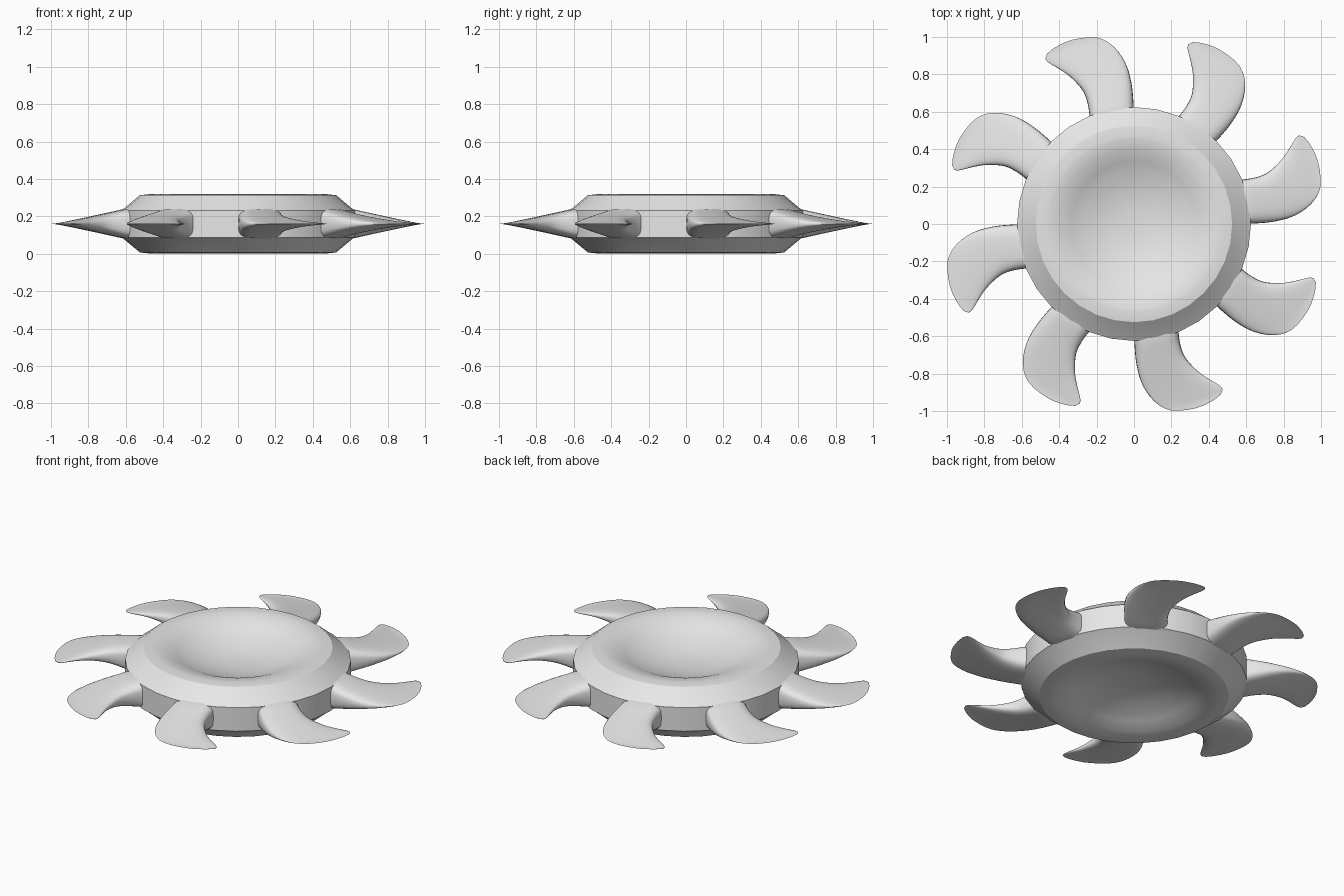
import bpy, bmesh
from math import pi, cos, sin, radians, copysign
from mathutils import Vector, Matrix

if "Cube" in bpy.data.objects:
    bpy.data.objects.remove(bpy.data.objects["Cube"], do_unlink=True)

MID = 0.16      # height of the symmetry plane
BLADES = 8

grey = bpy.data.materials.new("light grey")
grey.use_nodes = True
grey.diffuse_color = (0.8, 0.8, 0.8, 1)
grey.node_tree.nodes["Principled BSDF"].inputs["Base Color"].default_value = (0.8, 0.8, 0.8, 1)


def finish(bm, name, angle):
    bmesh.ops.recalc_face_normals(bm, faces=bm.faces)
    mesh = bpy.data.meshes.new(name)
    bm.to_mesh(mesh)
    bm.free()
    mesh.materials.append(grey)
    obj = bpy.data.objects.new(name, mesh)
    bpy.context.collection.objects.link(obj)
    bpy.ops.object.select_all(action="DESELECT")
    obj.select_set(True)
    bpy.context.view_layer.objects.active = obj
    bpy.ops.object.shade_smooth_by_angle(angle=radians(angle))
    return obj


def spline(points, steps):
    """Smooth curve through the points."""
    pts = [Vector(p) for p in points]
    pts = [2 * pts[0] - pts[1]] + pts + [2 * pts[-1] - pts[-2]]
    out = []
    for a, b, c, d in zip(pts, pts[1:], pts[2:], pts[3:]):
        for k in range(steps):
            t = k / steps
            out.append(0.5 * (2 * b + (c - a) * t + (2 * a - 5 * b + 4 * c - d) * t * t
                              + (3 * b - a - 3 * c + d) * t ** 3))
    return out + [pts[-2]]


# Hub: lathed disc, dished on both faces, with bevelled rims
dish = spline([(0, 0.05), (0.1, 0.055), (0.2, 0.073), (0.3, 0.105),
               (0.36, 0.131), (0.42, 0.151), (0.47, 0.159)], 3)
half = [tuple(p) for p in dish] + [(0.525, 0.153), (0.61, 0.082), (0.625, 0.072)]
profile = half + [(r, -z) for r, z in reversed(half)]
bm = bmesh.new()
verts = [bm.verts.new((r, 0, MID + z)) for r, z in profile]
edges = [bm.edges.new(pair) for pair in zip(verts, verts[1:])]
bmesh.ops.spin(bm, geom=verts + edges, cent=(0, 0, 0), axis=(0, 0, 1),
               angle=2 * pi, steps=32, use_merge=True)
bmesh.ops.remove_doubles(bm, verts=bm.verts, dist=0.0005)
finish(bm, "dished_hub", 24)

# Blade outline: trailing and leading edges, paired from root to tip
trailing = spline([(0.54, 0.235), (0.62, 0.243), (0.69, 0.262), (0.74, 0.295), (0.79, 0.345),
                   (0.825, 0.395), (0.855, 0.445), (0.87, 0.465), (0.885, 0.474)], 3)
leading = spline([(0.54, 0.0), (0.63, 0.002), (0.75, 0.013), (0.86, 0.045), (0.95, 0.11),
                  (0.997, 0.2), (0.985, 0.33), (0.945, 0.42), (0.91, 0.465)], 3)
SIDES = 28


def squash(value, power):
    return copysign(abs(value) ** power, value)


def blade(name, turn):
    bm = bmesh.new()
    rings = []
    for i, (t, l) in enumerate(zip(trailing, leading)):
        centre, arm = (t + l) / 2, (l - t) / 2
        power = 0.5 + 0.4 * i / (len(trailing) - 1)   # boxy root, lens-shaped tip
        ring = []
        for k in range(SIDES):
            a = 2 * pi * k / SIDES
            p = centre + arm * squash(cos(a), power)
            fade = min(1, max(0.02, (1.02 - p.length) / 0.4))
            z = 0.079 * fade ** 1.15 * squash(sin(a), power)
            ring.append(bm.verts.new((p.x, p.y, MID + z)))
        rings.append(ring)
    for low, high in zip(rings, rings[1:]):
        for k in range(SIDES):
            n = (k + 1) % SIDES
            bm.faces.new((low[k], low[n], high[n], high[k]))
    bm.faces.new(rings[0])
    bm.faces.new(rings[-1])
    bm.transform(Matrix.Rotation(turn, 4, "Z"))
    finish(bm, name, 50)


for i in range(BLADES):
    blade(f"blade_{i + 1}", 2 * pi * i / BLADES)
